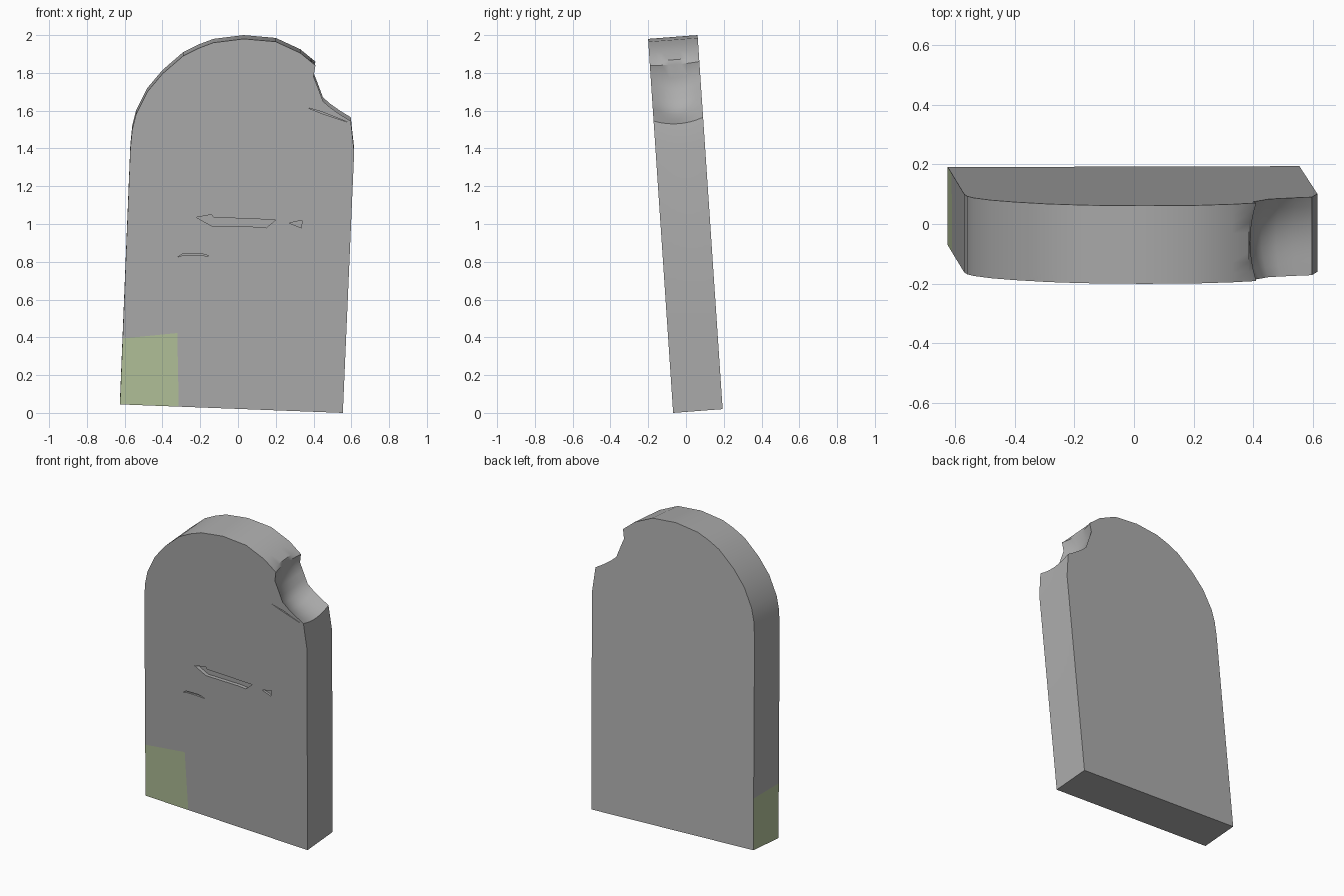
import bpy, bmesh, math
from mathutils import Vector

if "Cube" in bpy.data.objects:
    bpy.data.objects.remove(bpy.data.objects["Cube"])

LEAN, THICK, LAYERS = 0.067, 0.262, 8


def material(name, rgb):
    m = bpy.data.materials.new(name)
    m.diffuse_color = (*rgb, 1)
    m.use_nodes = True
    m.node_tree.nodes["Principled BSDF"].inputs["Base Color"].default_value = m.diffuse_color
    return m


stone = material("grey stone", (0.42, 0.42, 0.42))
moss = material("pale moss", (0.46, 0.55, 0.33))


def make_object(name, bm, mats):
    bmesh.ops.recalc_face_normals(bm, faces=bm.faces)
    me = bpy.data.meshes.new(name)
    bm.to_mesh(me)
    bm.free()
    for m in mats:
        me.materials.append(m)
    ob = bpy.data.objects.new(name, me)
    bpy.context.collection.objects.link(ob)
    return ob


# Outline of the slab: left edge, arched top, broken corner, right edge
left = [(-0.625, 0.045), (-0.57, 1.40)]
arch = [(-0.56, 1.50), (-0.54, 1.58), (-0.48, 1.70), (-0.40, 1.795), (-0.29, 1.89),
        (-0.21, 1.93), (-0.13, 1.96), (0.03, 1.98), (0.20, 1.965), (0.33, 1.905), (0.385, 1.86)]
bite = [(0.41, 1.84), (0.40, 1.78), (0.42, 1.73), (0.435, 1.69), (0.45, 1.65),
        (0.49, 1.615), (0.54, 1.58), (0.597, 1.545)]
right = [(0.615, 1.38), (0.555, 0.0)]
outline = left + arch + bite + right
bite_start = len(left) + len(arch)

# Leaning slab made of depth layers, hollowed out at the broken corner
bm = bmesh.new()
rings = []
for k in range(LAYERS + 1):
    t = k / LAYERS
    bowl = 1 - (2 * t - 1) ** 2
    ring = []
    for i, (x, z) in enumerate(outline):
        j = i - bite_start
        if 0 <= j < len(bite):
            amount = (0.02 + 0.035 * math.sin(math.pi * j / (len(bite) - 1))) * bowl
            down = j / (len(bite) - 1)
            x -= amount * (1 - down)
            z -= amount * (0.3 + 0.9 * down)
        y = -0.068 - LEAN * z + THICK * t
        ring.append(bm.verts.new((x, y, z + 0.02 * t)))
    rings.append(ring)
n = len(outline)
for a, b in zip(rings, rings[1:]):
    for i in range(n):
        bm.faces.new((a[i], a[(i + 1) % n], b[(i + 1) % n], b[i]))
bm.faces.new(rings[0])
bm.faces.new(rings[-1])
bmesh.ops.recalc_face_normals(bm, faces=bm.faces)


def cut(point, normal, faces):
    geom = set(faces)
    for f in faces:
        geom.update(f.edges)
        geom.update(f.verts)
    bmesh.ops.bisect_plane(bm, geom=list(geom), plane_co=point, plane_no=normal)
    bm.normal_update()


# Moss patch on the lower left corner of the front and the left side
moss_top, moss_up = Vector((-0.6, -0.1, 0.395)), Vector((-0.1, 0, 1))
cut(moss_top, moss_up, bm.faces[:])
cut((-0.313, 0, 0), (1, 0, 0.02), [f for f in bm.faces if f.normal.y < -0.9])
for f in bm.faces:
    c = f.calc_center_median()
    facing = f.normal.y < -0.9 or f.normal.x < -0.9
    if facing and c.x < -0.32 and (c - moss_top).dot(moss_up) < 0:
        f.material_index = 1

slab = make_object("gravestone_slab", bm, [stone, moss])
bpy.context.view_layer.objects.active = slab
slab.select_set(True)
bpy.ops.object.shade_smooth_by_angle(angle=math.radians(32))

# Cracks and chips cut into the front face
cracks = {
    "main_crack": ([(-0.22, 1.035), (-0.14, 1.05), (-0.13, 1.035), (0.20, 1.022),
                    (0.15, 0.98), (0.10, 0.985), (-0.14, 0.99)], 0.025),
    "small_crack": ([(0.27, 1.005), (0.34, 1.02), (0.335, 0.98)], 0.015),
    "lower_chip": ([(-0.32, 0.825), (-0.29, 0.845), (-0.20, 0.845), (-0.15, 0.83),
                    (-0.22, 0.835), (-0.29, 0.835)], 0.012),
    "corner_crack": ([(0.37, 1.615), (0.45, 1.592), (0.585, 1.538), (0.45, 1.583)], 0.02),
}
for name, (pts, depth) in cracks.items():
    bm = bmesh.new()
    sides = [[bm.verts.new((x, -0.068 - LEAN * z + d, z)) for x, z in pts] for d in (-0.05, depth)]
    m = len(pts)
    for s in sides:
        bm.faces.new(s)
    for i in range(m):
        bm.faces.new((sides[0][i], sides[0][(i + 1) % m], sides[1][(i + 1) % m], sides[1][i]))
    cutter = make_object(name + "_cutter", bm, [stone])
    cutter.hide_render = True
    cutter.display_type = 'WIRE'
    mod = slab.modifiers.new(name, 'BOOLEAN')
    mod.operation, mod.solver, mod.object = 'DIFFERENCE', 'EXACT', cutter
